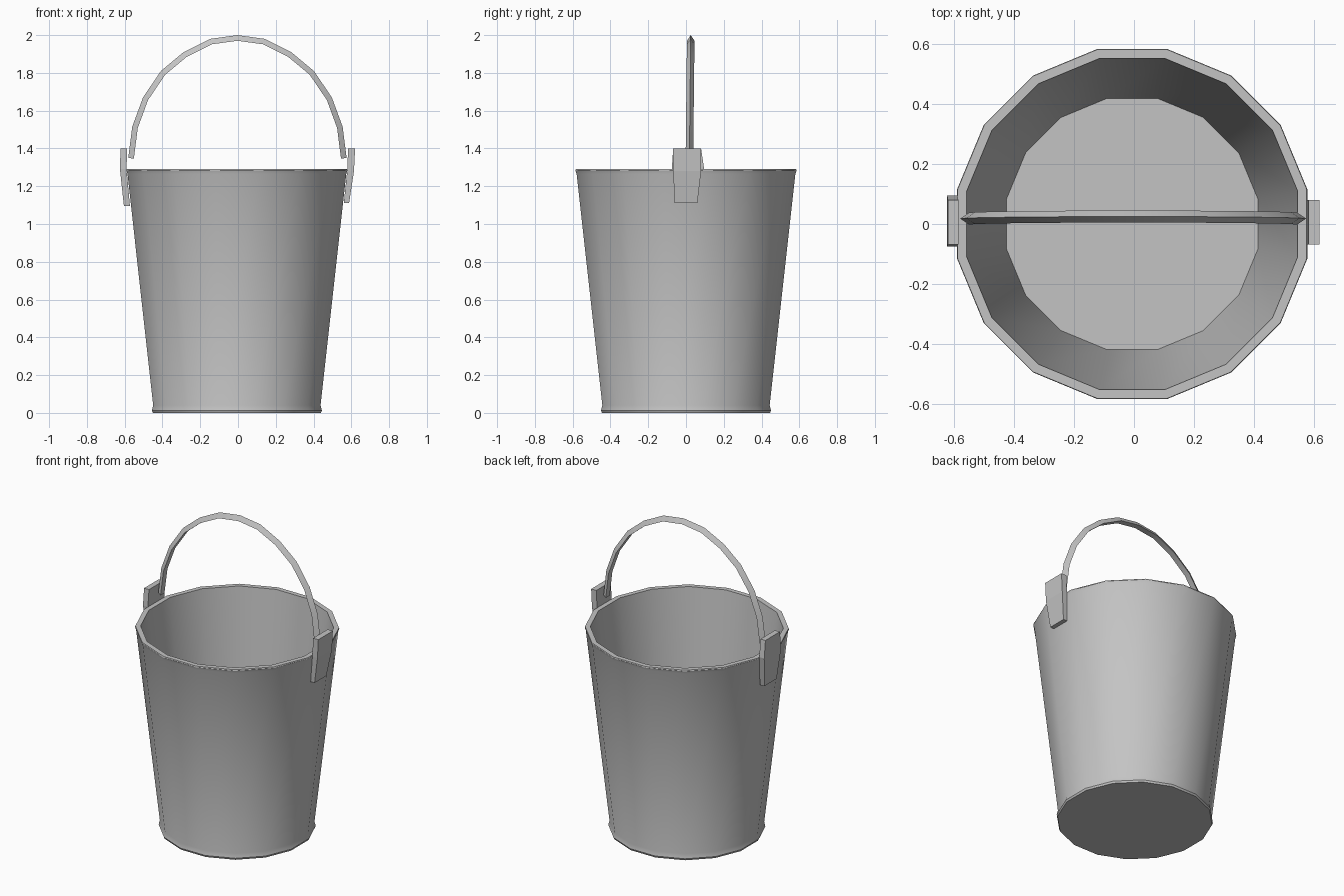
import bpy, bmesh, math
from mathutils import Vector

cube = bpy.data.objects.get("Cube")
if cube:
    bpy.data.objects.remove(cube, do_unlink=True)

metal = bpy.data.materials.new("grey metal")
metal.use_nodes = True
metal.diffuse_color = (0.55, 0.55, 0.55, 1)
metal.node_tree.nodes["Principled BSDF"].inputs["Base Color"].default_value = (0.55, 0.55, 0.55, 1)


def loft(name, rings, smooth_angle=None):
    """Skin a list of equal-length closed rings and cap both ends."""
    bm = bmesh.new()
    loops = [[bm.verts.new(p) for p in ring] for ring in rings]
    n = len(loops[0])
    for a, b in zip(loops, loops[1:]):
        for i in range(n):
            j = (i + 1) % n
            bm.faces.new((a[i], a[j], b[j], b[i]))
    bm.faces.new(loops[0][::-1])
    bm.faces.new(loops[-1])
    bmesh.ops.recalc_face_normals(bm, faces=bm.faces)
    mesh = bpy.data.meshes.new(name)
    bm.to_mesh(mesh)
    bm.free()
    mesh.materials.append(metal)
    obj = bpy.data.objects.new(name, mesh)
    bpy.context.collection.objects.link(obj)
    if smooth_angle:
        bpy.ops.object.select_all(action="DESELECT")
        obj.select_set(True)
        bpy.context.view_layer.objects.active = obj
        bpy.ops.object.shade_smooth_by_angle(angle=math.radians(smooth_angle))
    return obj


# Bucket: 16-sided tapered wall with rim lip, foot lip and inner floor
SIDES = 16
CENTRE_X = -0.006
profile = [(0.445, 0.0), (0.45, 0.012), (0.443, 0.04), (0.579, 1.265),
           (0.585, 1.283), (0.583, 1.29), (0.553, 1.29), (0.42, 0.03)]


def polygon(apothem, z):
    r = apothem / math.cos(math.pi / SIDES)
    angles = [(i + 0.5) * math.tau / SIDES for i in range(SIDES)]
    return [(CENTRE_X + r * math.cos(a), r * math.sin(a), z) for a in angles]


loft("bucket", [polygon(r, z) for r, z in profile], 30)

# Handle: triangular section, ridge outward, swept along an arch
half = [(0.578, 1.35), (0.557, 1.515), (0.50, 1.67), (0.405, 1.81),
        (0.285, 1.91), (0.145, 1.98)]
arch = [(-x, z) for x, z in half] + [(0, 2.0)] + half[::-1]
rings = []
for i, (x, z) in enumerate(arch):
    x0, z0 = arch[max(i - 1, 0)]
    x1, z1 = arch[min(i + 1, len(arch) - 1)]
    inward = Vector((z1 - z0, 0, x0 - x1)).normalized() * 0.03
    ridge = Vector((x - 0.003, 0.018 + 0.007 * (z - 1.35) / 0.65, z))
    rings.append([ridge,
                  ridge + inward + Vector((0, 0.02, 0)),
                  ridge + inward - Vector((0, 0.02, 0))])
loft("handle", rings, 30)


# Ears: bent plates, upright at the top and following the wall below
def ear(name, side, rows):
    loft(name, [[(side * xi, y0, z), (side * xo, y0, z),
                 (side * xo, y1, z), (side * xi, y1, z)]
                for xi, xo, y0, y1, z in rows])


# Each row: inner x, outer x, back and front y limits, height
ear("left_ear", 1, [(0.583, 0.62, -0.068, 0.08, 1.40),
                    (0.578, 0.614, -0.068, 0.08, 1.28),
                    (0.56, 0.588, -0.06, 0.06, 1.11)])
ear("right_ear", -1, [(0.587, 0.622, -0.068, 0.08, 1.40),
                      (0.590, 0.625, -0.075, 0.096, 1.29),
                      (0.572, 0.604, -0.06, 0.065, 1.095)])
